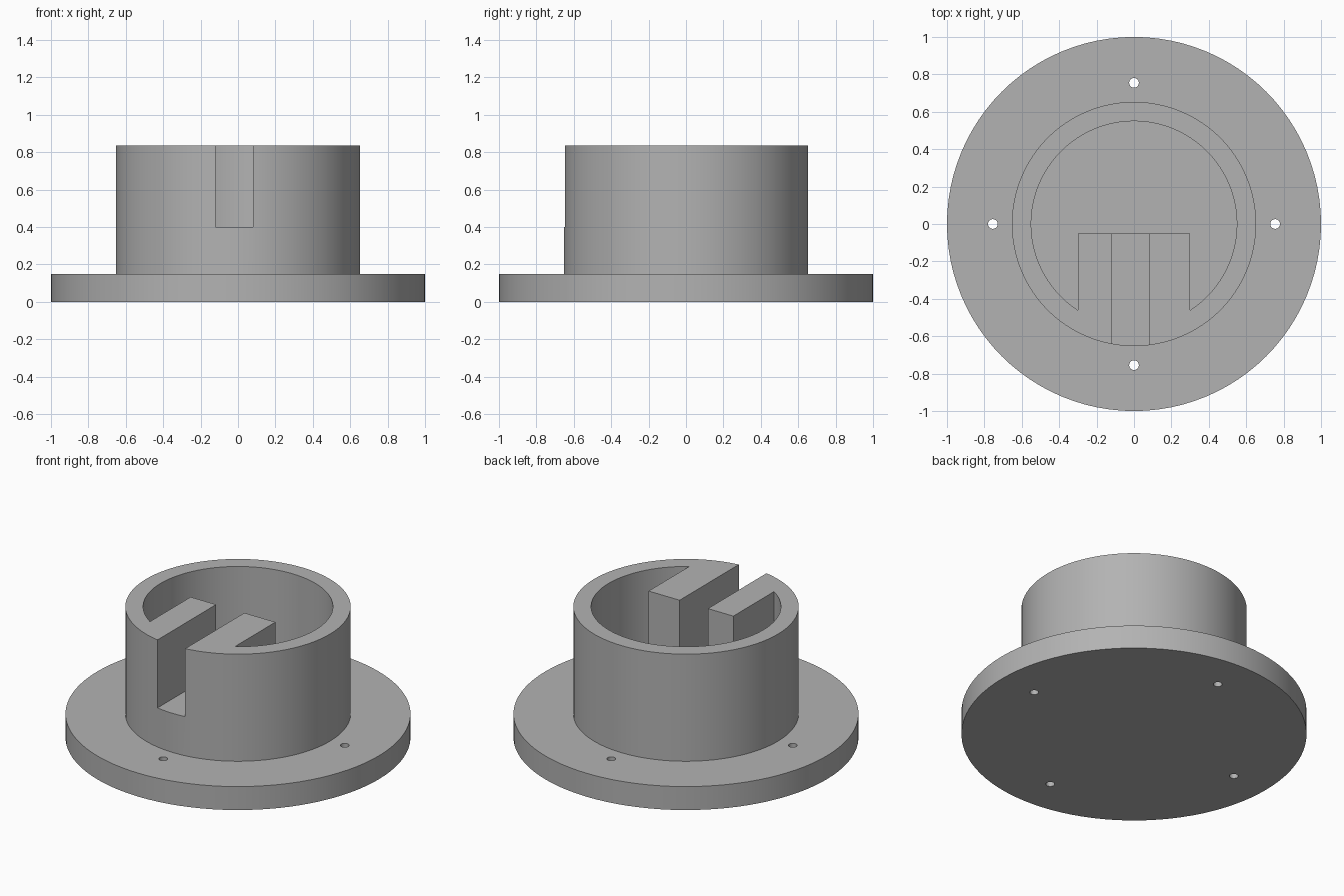
import bpy
import math

cube = bpy.data.objects.get("Cube")
if cube:
    bpy.data.objects.remove(cube, do_unlink=True)

grey = bpy.data.materials.new("plain_grey")
grey.use_nodes = True
colour = (0.45, 0.45, 0.45, 1)
grey.diffuse_color = colour
grey.node_tree.nodes["Principled BSDF"].inputs["Base Color"].default_value = colour


def cylinder(name, radius, z0, z1, x=0, y=0, sides=96):
    bpy.ops.mesh.primitive_cylinder_add(
        vertices=sides, radius=radius, depth=z1 - z0, location=(x, y, (z0 + z1) / 2))
    ob = bpy.context.object
    ob.name = name
    ob.data.materials.append(grey)
    return ob


def box(name, x0, x1, y0, y1, z0, z1):
    bpy.ops.mesh.primitive_cube_add(
        size=1, location=((x0 + x1) / 2, (y0 + y1) / 2, (z0 + z1) / 2))
    ob = bpy.context.object
    ob.name = name
    ob.scale = (x1 - x0, y1 - y0, z1 - z0)
    bpy.ops.object.transform_apply(location=False, rotation=False, scale=True)
    ob.data.materials.append(grey)
    return ob


def combine(target, tool, operation):
    """Apply a boolean and remove the tool object."""
    mod = target.modifiers.new(tool.name, 'BOOLEAN')
    mod.operation = operation
    mod.solver = 'EXACT'
    mod.object = tool
    bpy.context.view_layer.objects.active = target
    bpy.ops.object.modifier_apply(modifier=mod.name)
    bpy.data.objects.remove(tool, do_unlink=True)


FLANGE_TOP, HUB_TOP = 0.15, 0.835

# Round flange with the cylindrical hub standing on it
hub = cylinder("flanged_hub", 1.0, 0, FLANGE_TOP)
combine(hub, cylinder("hub_body", 0.653, 0.05, HUB_TOP), 'UNION')

# Hub cavity, leaving a solid block against the front wall
cavity = cylinder("cavity", 0.55, FLANGE_TOP, 1.0)
combine(cavity, box("key_block", -0.3, 0.3, -0.8, -0.05, 0.0, 1.2), 'DIFFERENCE')
combine(hub, cavity, 'DIFFERENCE')

# Keyway slot through the block and front wall
combine(hub, box("keyway", -0.12, 0.08, -0.8, 0.0, 0.4, 1.2), 'DIFFERENCE')

# Four screw holes through the flange
for i in range(4):
    a = i * math.pi / 2
    hole = cylinder("screw_hole", 0.026, -0.1, 0.3,
                    0.755 * math.cos(a), 0.755 * math.sin(a), 24)
    combine(hub, hole, 'DIFFERENCE')

# Smooth walls with crisp edges
bpy.ops.object.select_all(action='DESELECT')
hub.select_set(True)
bpy.context.view_layer.objects.active = hub
bpy.ops.object.shade_smooth_by_angle(angle=math.radians(30))
